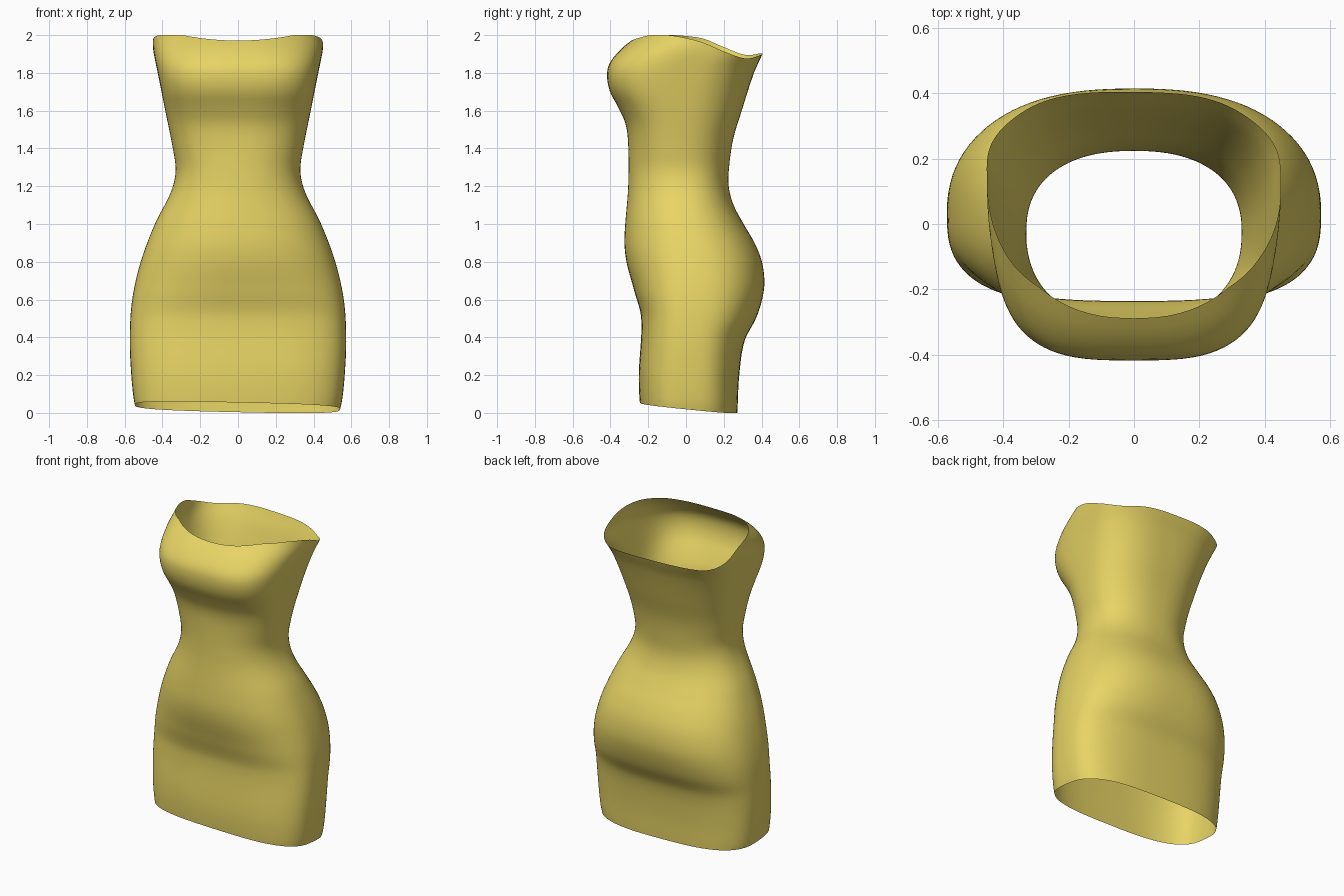
import bpy, bmesh
from math import sin, cos, pi

if "Cube" in bpy.data.objects:
    bpy.data.objects.remove(bpy.data.objects["Cube"])

SEGMENTS, RINGS = 96, 80

# Profiles as (height, value) pairs
HALF_WIDTH = [(0, .535), (.06, .55), (.2, .565), (.4, .573), (.6, .56), (.8, .515), (1, .44), (1.17, .355),
              (1.28, .33), (1.4, .345), (1.6, .385), (1.8, .425), (1.93, .45), (2, .45)]
FRONT = [(0, -.235), (.06, -.245), (.2, -.25), (.5, -.237), (.65, -.275), (.8, -.315), (.92, -.326), (1.2, -.306),
         (1.42, -.306), (1.53, -.32), (1.62, -.36), (1.7, -.402), (1.78, -.418), (1.85, -.405), (1.93, -.34), (2, -.25)]
BACK = [(0, .272), (.2, .282), (.38, .31), (.5, .37), (.6, .403), (.69, .415), (.8, .402), (.9, .363),
        (1, .305), (1.1, .252), (1.2, .226), (1.3, .228), (1.45, .25), (1.6, .295), (1.8, .36), (1.91, .408), (2, .43)]
WIDEST_Y = [(0, .015), (.6, .03), (1.2, -.02), (1.6, -.02), (1.8, .04), (1.95, .17), (2, .2)]
FRONT_POWER = [(0, 3.1), (.45, 2.9), (.8, 2.3), (1.3, 2.3), (1.55, 2.6), (1.78, 3.2), (2, 2.7)]
BACK_POWER = [(0, 3), (.7, 2.5), (1.25, 2.3), (1.9, 2.8), (2, 2.8)]
TOP_EDGE = [(-.5, 2), (-.1, 2), (0, 1.99), (.1, 1.968), (.2, 1.925), (.32, 1.885), (.41, 1.902)]


def sample(points, t):
    """Smooth curve through the points."""
    t = min(max(t, points[0][0]), points[-1][0])
    i = 0
    while i < len(points) - 2 and t > points[i + 1][0]:
        i += 1

    def slope(k):
        a, b = points[max(k - 1, 0)], points[min(k + 1, len(points) - 1)]
        return (b[1] - a[1]) / (b[0] - a[0])

    (x0, y0), (x1, y1) = points[i], points[i + 1]
    h = x1 - x0
    s = (t - x0) / h
    return ((2*s**3 - 3*s**2 + 1) * y0 + (s**3 - 2*s**2 + s) * h * slope(i)
            + (3*s**2 - 2*s**3) * y1 + (s**3 - s**2) * h * slope(i + 1))


def section(z, angle):
    """Point on the rounded cross-section at height z."""
    c, s = cos(angle), sin(angle)
    mid = sample(WIDEST_Y, z)
    power = sample(BACK_POWER if s > 0 else FRONT_POWER, z)
    reach = sample(BACK if s > 0 else FRONT, z) - mid
    x = sample(HALF_WIDTH, z) * abs(c) ** (2 / power) * (1 if c > 0 else -1)
    return x, mid + reach * abs(s) ** (2 / power)


def hem(angle):
    x, y = section(.03, angle)
    return max(0, .031 - .1 * y - .022 * x)


def neckline(angle):
    z = 1.95
    for _ in range(12):
        x, y = section(z, angle)
        edge = sample(TOP_EDGE, y) - .025 * x * min(max((y + .1) * 5, 0), 1)
        if y < 0:
            edge -= .03 * max(0, 1 - (x / .3) ** 2)
        z = .5 * z + .5 * min(edge, 2)
    return z


# Dress: one open sheet lofted from hem to neckline
bm = bmesh.new()
angles = [2 * pi * i / SEGMENTS for i in range(SEGMENTS)]
limits = [(hem(a), neckline(a)) for a in angles]
rings = []
for r in range(RINGS + 1):
    ring = []
    for a, (low, high) in zip(angles, limits):
        z = low + (high - low) * r / RINGS
        x, y = section(z, a)
        ring.append(bm.verts.new((x, y, z)))
    rings.append(ring)
for lower, upper in zip(rings, rings[1:]):
    for i in range(SEGMENTS):
        j = (i + 1) % SEGMENTS
        bm.faces.new((lower[i], lower[j], upper[j], upper[i]))

mesh = bpy.data.meshes.new("dress")
bm.to_mesh(mesh)
bm.free()
mesh.shade_smooth()
dress = bpy.data.objects.new("dress", mesh)
bpy.context.collection.objects.link(dress)

# Yellow fabric
fabric = bpy.data.materials.new("yellow_fabric")
fabric.diffuse_color = (.8, .66, .13, 1)
fabric.use_nodes = True
fabric.node_tree.nodes["Principled BSDF"].inputs["Base Color"].default_value = fabric.diffuse_color
mesh.materials.append(fabric)
